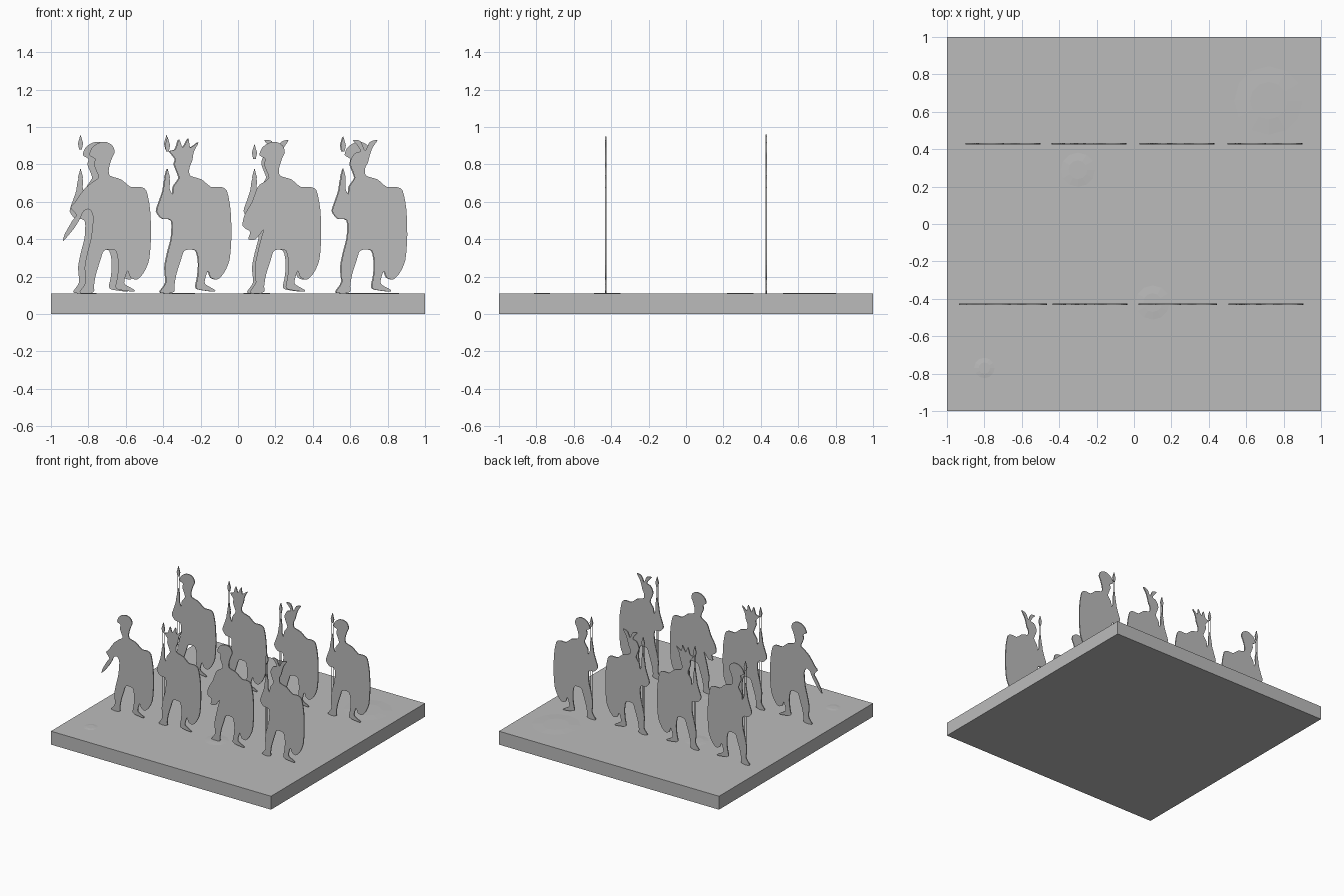
import bpy
import bmesh
from mathutils import Vector

default_cube = bpy.data.objects.get("Cube")
if default_cube:
    bpy.data.objects.remove(default_cube, do_unlink=True)

THICKNESS = 0.008
BASE_TOP = 0.11
ROW = 0.43

stone = bpy.data.materials.new("plain_grey")
stone.use_nodes = True
grey = (0.5, 0.5, 0.5, 1)
stone.diffuse_color = grey
stone.node_tree.nodes["Principled BSDF"].inputs["Base Color"].default_value = grey


def finish(name, bm, location=(0, 0, 0)):
    """Turn a bmesh into a named object with the shared material."""
    bmesh.ops.recalc_face_normals(bm, faces=bm.faces)
    mesh = bpy.data.meshes.new(name)
    bm.to_mesh(mesh)
    bm.free()
    mesh.materials.append(stone)
    obj = bpy.data.objects.new(name, mesh)
    obj.location = location
    bpy.context.collection.objects.link(obj)
    return obj


def smooth_outline(points, steps=3):
    """Closed rounded outline running through the given points."""
    pts = [Vector(p) / 100 for p in points]
    count = len(pts)
    result = []
    for i in range(count):
        before, start, end, after = (pts[(i + k) % count] for k in (-1, 0, 1, 2))
        for s in range(steps):
            t = s / steps
            tangent_a = (end - before) * 0.4
            tangent_b = (after - start) * 0.4
            blend = t * t * (3 - 2 * t)
            result.append(start.lerp(end, blend)
                          + tangent_a * t * (1 - t) ** 2
                          - tangent_b * t * t * (1 - t))
    return result


def add_plate(bm, outline):
    """Extrude an outline drawn in x and z into a thin upright plate."""
    verts = [bm.verts.new((p[0], -THICKNESS / 2, p[1])) for p in outline]
    face = bm.faces.new(verts)
    extruded = bmesh.ops.extrude_face_region(bm, geom=[face], use_keep_orig=True)
    moved = [g for g in extruded["geom"] if isinstance(g, bmesh.types.BMVert)]
    bmesh.ops.translate(bm, verts=moved, vec=(0, THICKNESS, 0))


# Outline pieces in hundredths: shield, rear leg and front leg
shield_side = [(0, 74), (6, 72), (11, 68), (16, 68), (19.5, 66), (21.5, 56),
               (22, 42), (21, 29), (18, 22), (14.5, 18.5), (11, 19.5)]
rear_leg = [(9.5, 23), (8, 19), (8, 16), (13, 13), (12.5, 12), (5, 13),
            (3, 14.5), (4, 20), (4.5, 27), (3, 34)]
front_leg = [(-3, 34), (-5, 29), (-7.5, 21), (-8.5, 15), (-8.5, 12), (-12, 11),
             (-16, 11.5), (-15.5, 13), (-13, 17), (-13.5, 25), (-12, 33),
             (-10, 41)]

# Arm variants, running from the waist up to the shoulder
arms = {
    "spear": [(-10, 50), (-15, 51), (-18, 55), (-16.5, 60), (-14.5, 66),
              (-13.5, 72), (-11, 72), (-11, 67), (-9.5, 64), (-9, 68), (-7, 71)],
    "sword": [(-9, 52), (-11, 56), (-14, 55), (-16, 51), (-19, 46), (-25, 39),
              (-24, 43), (-20, 50), (-18, 53), (-21, 57), (-18.5, 60),
              (-14, 66.5), (-10, 70)],
    "lowered": [(-9, 45), (-13, 40), (-17, 40), (-16, 44), (-20, 47), (-19, 53),
                (-15, 60), (-12, 68), (-8, 71)],
}

# Head variants, running from the chin over the helmet to the nape
face_side = [(-6, 73), (-7, 76), (-8.5, 80), (-8, 83)]
helmets = {
    "crest": [(-11, 85), (-9.5, 89), (-6, 91.5), (-2, 92), (1.5, 90),
              (2.5, 86.5), (1, 83), (-0.5, 78)],
    "three_feathers": [(-11, 87), (-8, 88), (-6, 93.5), (-4, 89), (-1, 94),
                       (0, 89), (4.5, 92), (2, 87), (1, 82), (-0.5, 78)],
    "two_feathers": [(-6, 86), (-3, 87), (-4.5, 90), (-7, 93), (-3, 92.5),
                     (-1, 88), (0, 88), (2, 92), (6, 93), (3.5, 89), (2, 85),
                     (1, 81), (-0.5, 78)],
}


def soldier(name, x, y, arm, helmet):
    bm = bmesh.new()
    outline = (shield_side + rear_leg + front_leg + arms[arm]
               + face_side + helmets[helmet])
    add_plate(bm, smooth_outline(outline))
    finish(name, bm, (x, y, 0))


def spear(name, x, y, top):
    bm = bmesh.new()
    # Blade and hand grip
    for tip, length, half in ((top, 0.08, 0.014), (0.78, 0.08, 0.013)):
        add_plate(bm, [(0, tip), (half, tip - length * 0.6),
                       (half / 2, tip - length), (-half / 2, tip - length),
                       (-half, tip - length * 0.6)])
    # Open shaft made of two thin side walls
    depth = THICKNESS / 2
    for side in (-0.007, 0.007):
        corners = [(side, -depth, BASE_TOP), (side, depth, BASE_TOP),
                   (side, depth, top - 0.07), (side, -depth, top - 0.07)]
        bm.faces.new([bm.verts.new(c) for c in corners])
    finish(name, bm, (x, y, 0))


# Square base
bm = bmesh.new()
bmesh.ops.create_cube(bm, size=2)
bmesh.ops.scale(bm, vec=(1, 1, BASE_TOP / 2), verts=bm.verts)
finish("base", bm, (0, 0, BASE_TOP / 2))

# Barely raised patches of ground
for i, (x, y, radius) in enumerate([(-0.8, -0.77, 0.06), (-0.3, 0.29, 0.1),
                                    (0.1, -0.42, 0.1), (0.72, 0.66, 0.2)]):
    bm = bmesh.new()
    bmesh.ops.create_cone(bm, cap_ends=True, segments=12, radius1=radius,
                          radius2=radius / 2, depth=0.003)
    finish(f"ground_patch_{i + 1}", bm, (x, y, BASE_TOP + 0.001))

# Two ranks: position, arm, helmet and spear height
ranks = {
    "front": (-ROW, [(-0.685, "sword", "crest", None),
                     (-0.255, "spear", "three_feathers", 0.95),
                     (0.225, "lowered", "crest", None),
                     (0.685, "spear", "two_feathers", 0.95)]),
    "back": (ROW, [(-0.72, "spear", "crest", 0.96),
                   (-0.26, "spear", "three_feathers", 0.96),
                   (0.21, "spear", "two_feathers", 0.91),
                   (0.68, "spear", "crest", 0.95)]),
}
for rank, (y, members) in ranks.items():
    for i, (x, arm, helmet, spear_top) in enumerate(members):
        soldier(f"{rank}_soldier_{i + 1}", x, y, arm, helmet)
        if spear_top:
            spear(f"{rank}_spear_{i + 1}", x - 0.122, y, spear_top)
